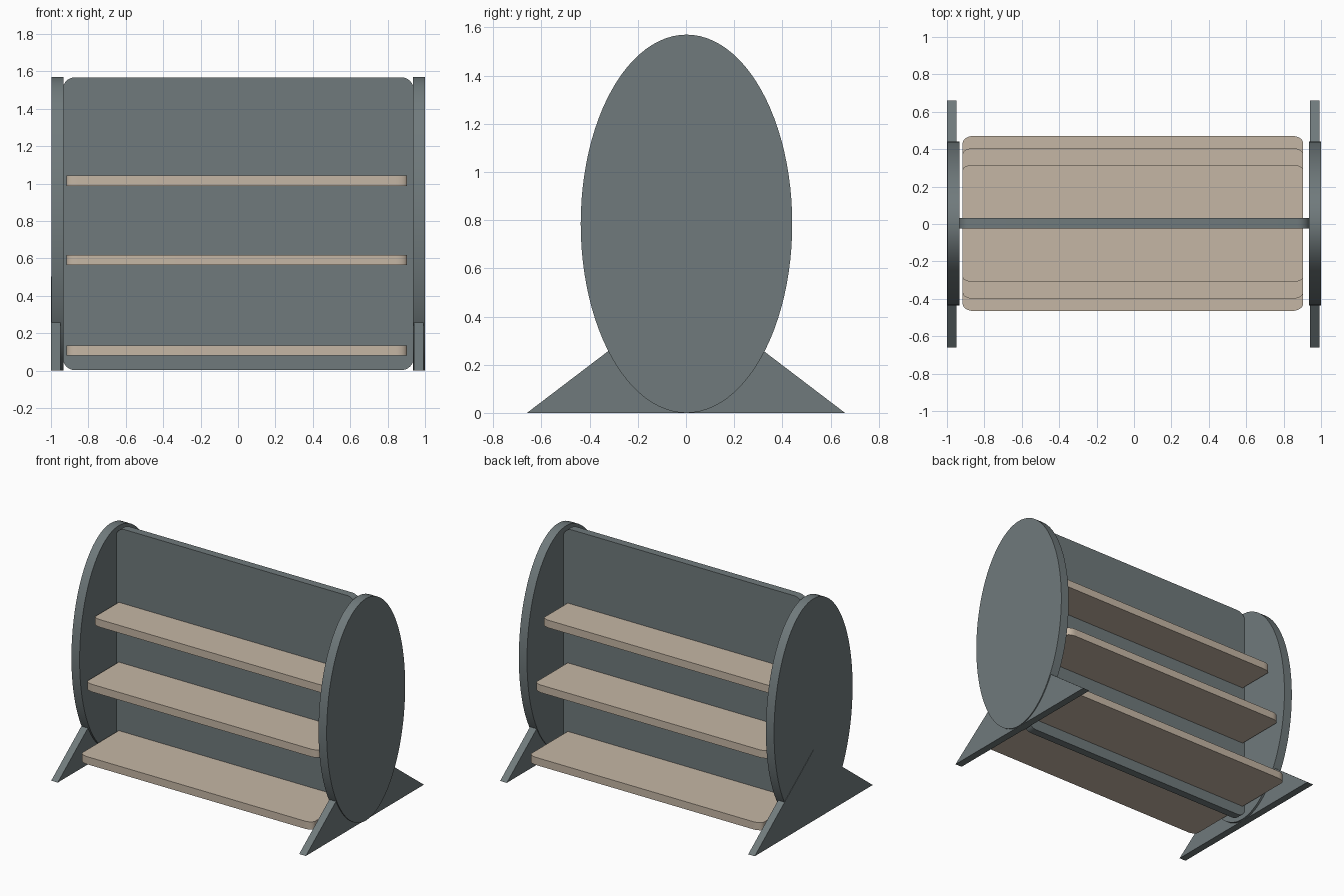
import bpy, bmesh, math

if "Cube" in bpy.data.objects:
    bpy.data.objects.remove(bpy.data.objects["Cube"])


def material(name, rgb):
    m = bpy.data.materials.new(name)
    m.diffuse_color = (*rgb, 1)
    m.use_nodes = True
    m.node_tree.nodes["Principled BSDF"].inputs["Base Color"].default_value = m.diffuse_color
    return m


GREY = material("slate grey", (0.162, 0.195, 0.202))
TAN = material("light wood", (0.56, 0.47, 0.375))


def extrude(name, points, direction, mat, smooth=True):
    """Prism from a closed outline of 3D points."""
    bm = bmesh.new()
    n = len(points)
    a = [bm.verts.new(p) for p in points]
    b = [bm.verts.new([p[i] + direction[i] for i in range(3)]) for p in points]
    bm.faces.new(a)
    bm.faces.new(b[::-1])
    for i in range(n):
        bm.faces.new((a[i], b[i], b[(i + 1) % n], a[(i + 1) % n]))
    bmesh.ops.recalc_face_normals(bm, faces=bm.faces)
    me = bpy.data.meshes.new(name)
    bm.to_mesh(me)
    bm.free()
    me.materials.append(mat)
    ob = bpy.data.objects.new(name, me)
    bpy.context.collection.objects.link(ob)
    if smooth:
        bpy.ops.object.select_all(action='DESELECT')
        ob.select_set(True)
        bpy.context.view_layer.objects.active = ob
        bpy.ops.object.shade_smooth_by_angle(angle=math.radians(30))
    return ob


def rounded_rect(u0, u1, v0, v1, ru, rv, steps=8):
    """2D rectangle outline with elliptical corners."""
    pts = []
    corners = [(u1 - ru, v1 - rv), (u0 + ru, v1 - rv),
               (u0 + ru, v0 + rv), (u1 - ru, v0 + rv)]
    for q, (cu, cv) in enumerate(corners):
        for s in range(steps + 1):
            t = (q + s / steps) * math.pi / 2
            pts.append((cu + ru * math.cos(t), cv + rv * math.sin(t)))
    return pts


# Oval end panels
N = 96
oval = [(0.002 + 0.439 * math.cos(2 * math.pi * i / N),
         0.785 + 0.785 * math.sin(2 * math.pi * i / N)) for i in range(N)]
for name, x0, x1 in (("left_end_panel", -0.998, -0.934),
                     ("right_end_panel", 0.936, 1.0)):
    extrude(name, [(x0, y, z) for y, z in oval], (x1 - x0, 0, 0), GREY)

# Triangular feet
for name, x0, x1 in (("left_foot", -1.0, -0.949), ("right_foot", 0.941, 0.993)):
    tri = [(-0.66, 0), (0.66, 0), (0, 0.502)]
    extrude(name, [(x0, y, z) for y, z in tri], (x1 - x0, 0, 0), GREY, False)

# Central divider with rounded corners
extrude("divider_panel",
        [(x, -0.025, z) for x, z in
         rounded_rect(-0.937, 0.939, 0.003, 1.568, 0.065, 0.065)],
        (0, 0.056, 0), GREY)

# Shelves, narrower towards the top
for name, z, half in (("bottom_shelf", 0.08, 0.468),
                      ("middle_shelf", 0.565, 0.403),
                      ("top_shelf", 0.988, 0.313)):
    outline = rounded_rect(-0.916, 0.904, 0.003 - half, 0.003 + half,
                           0.06, 0.08 * half)
    extrude(name, [(x, y, z) for x, y in outline], (0, 0, 0.054), TAN)
